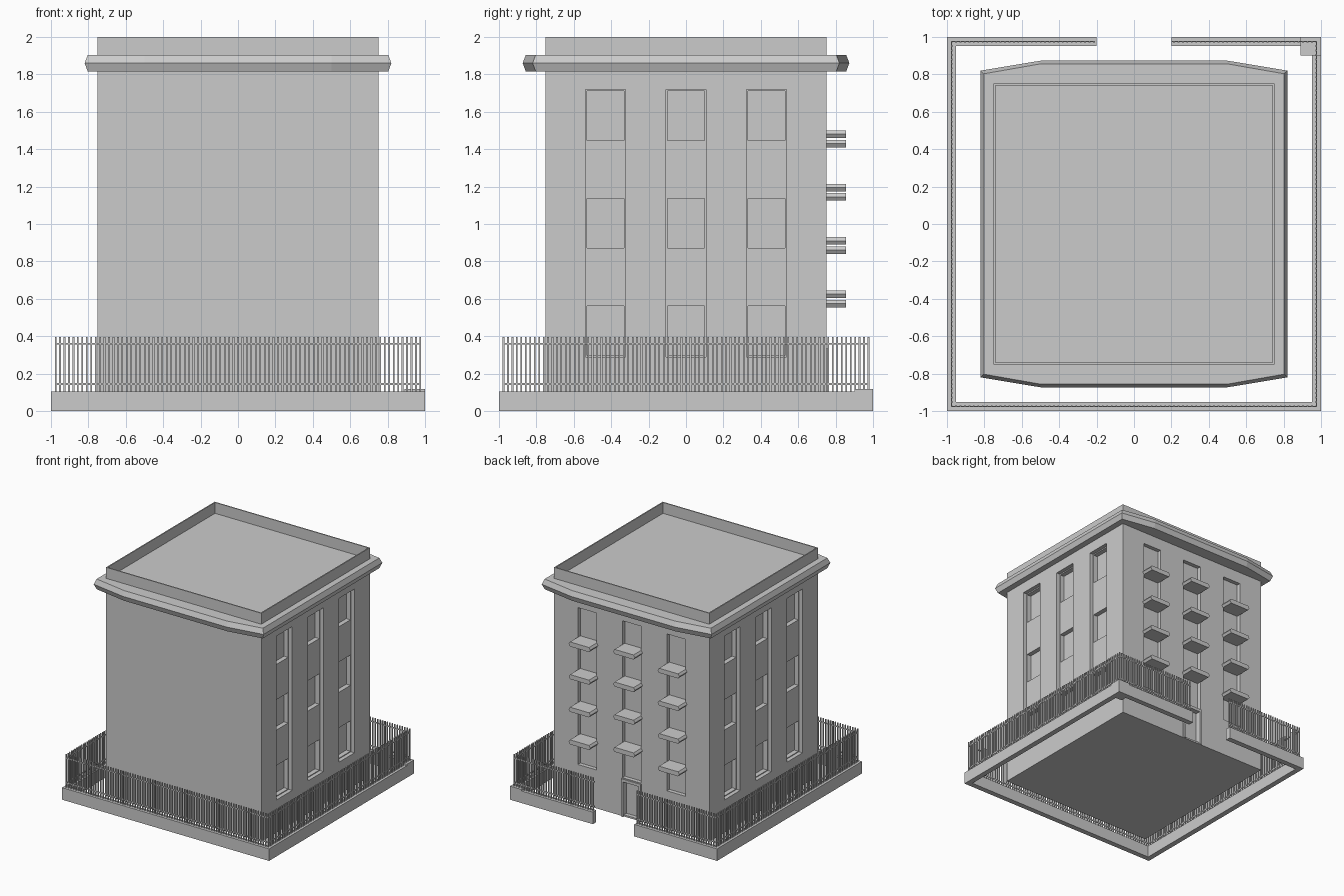
import bpy, bmesh

if "Cube" in bpy.data.objects:
    bpy.data.objects.remove(bpy.data.objects["Cube"])

def add_box(bm, x0, x1, y0, y1, z0, z1):
    v = [bm.verts.new((x, y, z)) for z in (z0, z1)
         for x, y in ((x0, y0), (x1, y0), (x1, y1), (x0, y1))]
    for f in ((3, 2, 1, 0), (4, 5, 6, 7), (0, 1, 5, 4), (1, 2, 6, 5), (2, 3, 7, 6), (3, 0, 4, 7)):
        bm.faces.new([v[i] for i in f])

def loft(bm, loops, close_rings=False, caps=False):
    rings = [[bm.verts.new(p) for p in lp] for lp in loops]
    n = len(rings[0])
    for a, b in zip(rings, rings[1:]):
        for i in range(n):
            j = (i + 1) % n
            bm.faces.new((a[i], a[j], b[j], b[i]))
    if caps:
        bm.faces.new(rings[0])
        bm.faces.new(rings[-1])

def finish(bm, name):
    bmesh.ops.recalc_face_normals(bm, faces=bm.faces)
    me = bpy.data.meshes.new(name)
    bm.to_mesh(me)
    bm.free()
    ob = bpy.data.objects.new(name, me)
    bpy.context.collection.objects.link(ob)
    return ob

def boxes(name, items):
    bm = bmesh.new()
    for b in items:
        add_box(bm, *b)
    return finish(bm, name)

def cut(ob, items):
    cutter = boxes("cutter", items)
    cutter.hide_render = True
    m = ob.modifiers.new("cut", 'BOOLEAN')
    m.operation, m.solver, m.object = 'DIFFERENCE', 'EXACT', cutter
    bpy.context.view_layer.objects.active = ob
    bpy.ops.object.modifier_apply(modifier=m.name)
    bpy.data.objects.remove(cutter)

COLS = (-0.43, 0.0, 0.43)
W = 0.75

# Building block with recessed roof, window strips and deeper windows
body = boxes("building", [(-W, W, -W, W, 0.005, 2)])
strips = [(-0.74, 0.74, -0.74, 0.74, 1.905, 2.1)]
windows = []
for c in COLS:
    strips.append((c - 0.09, c + 0.09, W - 0.035, 0.9, 0.34, 1.71))
    for s in (-1, 1):
        xs = sorted((s * (W - 0.035), s * 0.9))
        xw = sorted((s * (W - 0.075), s * 0.9))
        strips.append((*xs, c - 0.107, c + 0.107, 0.29, 1.72))
        for z in (0.297, 0.872, 1.445):
            windows.append((*xw, c - 0.1, c + 0.1, z, z + 0.265))
windows.append((-0.075, 0.075, W - 0.035, 0.9, 0.02, 0.31))  # doorway
cut(body, strips)
cut(body, windows)

# Door frame
boxes("door_frame", [(-0.095, -0.075, W - 0.03, W + 0.012, 0.005, 0.335),
                     (0.075, 0.095, W - 0.03, W + 0.012, 0.005, 0.335),
                     (-0.075, 0.075, W - 0.03, W + 0.012, 0.31, 0.335)])

# Cornice bowed outwards at front and back
def plan(d, z):
    q = [(-0.82, -0.82), (-0.5, -0.873), (0.5, -0.873), (0.82, -0.82)]
    pts = [(x + (d if x < -0.6 else -d if x > 0.6 else 0), y + d) for x, y in q]
    return [(x, y, z) for x, y in pts] + [(-x, -y, z) for x, y in pts]

def wall_plan(z):
    q = [(-W, -W), (-0.5, -W), (0.5, -W), (W, -W)]
    return [(x, y, z) for x, y in q] + [(-x, -y, z) for x, y in q]

bm = bmesh.new()
loft(bm, [wall_plan(1.815), plan(0.017, 1.815), plan(0, 1.86), plan(0.017, 1.904), wall_plan(1.904)])
finish(bm, "cornice")

# Balcony slabs, middle column set higher
bm = bmesh.new()
for c in COLS:
    for k in range(4):
        z = 1.48 - 0.285 * k - (0.05 if c else 0)
        sec = [(-0.092, -0.02), (0.092, -0.02), (0.105, 0), (0.092, 0.02), (-0.092, 0.02), (-0.105, 0)]
        loft(bm, [[(c + x, y, z + h) for x, h in sec] for y in (W - 0.036, 0.855)], caps=True)
finish(bm, "balconies")

# Low perimeter wall with an entrance gap and a corner block
I, H = 0.953, 0.105
bm = bmesh.new()
path_out = [(-0.2, 1), (-1, 1), (-1, -1), (1, -1), (1, 1), (0.2, 1)]
path_in = [(-0.2, I), (-I, I), (-I, -I), (I, -I), (I, I), (0.2, I)]
loft(bm, [[(*o, 0), (*o, H), (*i, H), (*i, 0)] for o, i in zip(path_out, path_in)], caps=True)
finish(bm, "perimeter_wall")
boxes("corner_block", [(0.89, 1, 0.9, 1, 0, 0.118)])

# Railing: dense upright bars with two rails
R, t, N = 0.975, 0.0045, 83
bars, rails = [], []
for i in range(N):
    p = -R + 2 * R * i / (N - 1)
    spots = [(p, -R)]
    if abs(p) > 0.205:
        spots.append((p, R))
    if 0 < i < N - 1:
        spots += [(-R, p), (R, p)]
    for x, y in spots:
        bars.append((x - t, x + t, y - t, y + t, H, 0.395))
for z in (0.145, 0.36):
    h = (z - 0.005, z + 0.005)
    rails += [(-R, R, -R - 0.003, -R + 0.003, *h), (-R - 0.003, -R + 0.003, -R, R, *h),
              (R - 0.003, R + 0.003, -R, R, *h), (-R, -0.21, R - 0.003, R + 0.003, *h),
              (0.2, R, R - 0.003, R + 0.003, *h)]
boxes("railing_bars", bars)
boxes("railing_rails", rails)
